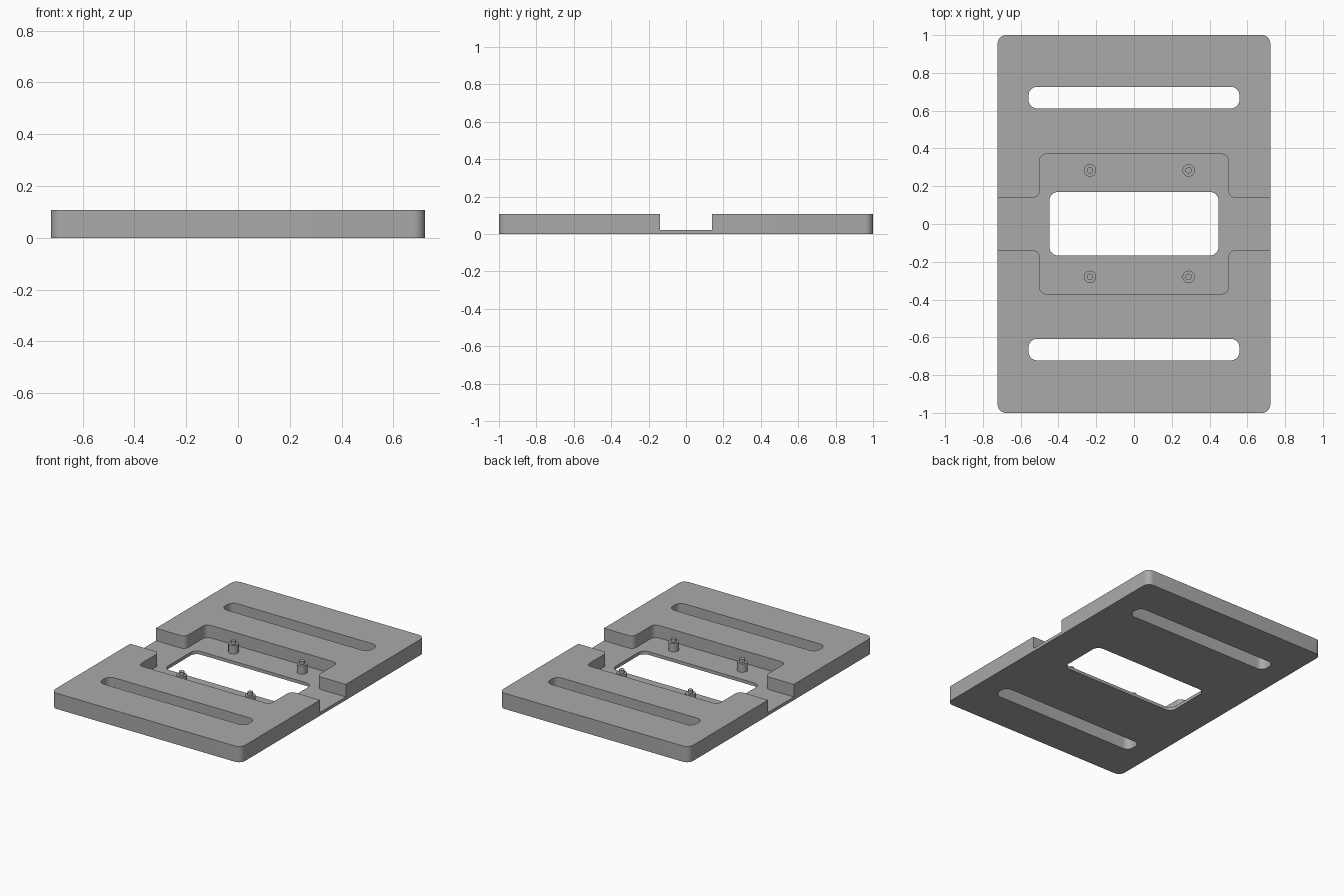
import bpy, bmesh, math
from mathutils import Vector

if "Cube" in bpy.data.objects:
    bpy.data.objects.remove(bpy.data.objects["Cube"])

W, L, H, FLOOR = 0.722, 1.0, 0.108, 0.022

grey = bpy.data.materials.new("plain grey")
grey.diffuse_color = (0.4, 0.4, 0.4, 1)
grey.use_nodes = True
grey.node_tree.nodes["Principled BSDF"].inputs["Base Color"].default_value = grey.diffuse_color


def prism(name, corners, z0, z1, seg=8):
    """Extrude a counter-clockwise outline of (x, y, corner radius)."""
    pts, n = [], len(corners)
    for i, (x, y, r) in enumerate(corners):
        p = Vector((x, y))
        if r == 0:
            pts.append(p)
            continue
        a = (Vector(corners[i - 1][:2]) - p).normalized()
        b = (Vector(corners[(i + 1) % n][:2]) - p).normalized()
        for k in range(seg + 1):
            t = math.pi / 2 * k / seg
            pts.append(p + r * (a * (1 - math.sin(t)) + b * (1 - math.cos(t))))
    bm = bmesh.new()
    face = bm.faces.new([bm.verts.new((q.x, q.y, z0)) for q in pts])
    top = bmesh.ops.extrude_face_region(bm, geom=[face])["geom"]
    bmesh.ops.translate(bm, vec=(0, 0, z1 - z0),
                        verts=[v for v in top if isinstance(v, bmesh.types.BMVert)])
    bmesh.ops.recalc_face_normals(bm, faces=bm.faces)
    me = bpy.data.meshes.new(name)
    bm.to_mesh(me)
    bm.free()
    me.materials.append(grey)
    ob = bpy.data.objects.new(name, me)
    bpy.context.collection.objects.link(ob)
    return ob


def rect(x, y0, y1, r):
    return [(-x, y0, r), (x, y0, r), (x, y1, r), (-x, y1, r)]


def smooth(ob):
    bpy.ops.object.select_all(action='DESELECT')
    ob.select_set(True)
    bpy.context.view_layer.objects.active = ob
    bpy.ops.object.shade_smooth_by_angle(angle=math.radians(30))


# Main plate with rounded corners
plate = prism("base_plate", rect(W, -L, L, 0.045), 0, H)

# Pocket joined to a channel running out through both sides
quarter = [(0.8, 0.14, 0), (0.5, 0.14, 0.035), (0.5, 0.37, 0.035)]
half = quarter + [(-x, y, r) for x, y, r in reversed(quarter)]
pocket = half + [(-x, -y, r) for x, y, r in half]
cutters = [
    prism("pocket_cutter", pocket, FLOOR, H + 0.1),
    prism("window_cutter", rect(0.447, -0.167, 0.17, 0.045), -0.1, H + 0.1),
    prism("back_slot_cutter", rect(0.558, 0.612, 0.726, 0.045), -0.1, H + 0.1),
    prism("front_slot_cutter", rect(0.558, -0.722, -0.608, 0.045), -0.1, H + 0.1),
]
bpy.context.view_layer.objects.active = plate
for c in cutters:
    mod = plate.modifiers.new(c.name, 'BOOLEAN')
    mod.operation, mod.solver, mod.object = 'DIFFERENCE', 'EXACT', c
    bpy.ops.object.modifier_apply(modifier=mod.name)
    bpy.data.objects.remove(c)
smooth(plate)

# Stepped mounting posts: a wide standoff with a thin pin on top
STEPS = [(0.033, FLOOR), (0.033, 0.08), (0.017, 0.08), (0.017, 0.103)]
SIDES = 24
for x, side in ((-0.233, "left"), (0.289, "right")):
    for y, end in ((-0.28, "front"), (0.284, "back")):
        bm = bmesh.new()
        rings = [[bm.verts.new((x + r * math.cos(math.tau * k / SIDES),
                                y + r * math.sin(math.tau * k / SIDES), z))
                  for k in range(SIDES)] for r, z in STEPS]
        for lo, hi in zip(rings, rings[1:]):
            for k in range(SIDES):
                j = (k + 1) % SIDES
                bm.faces.new((lo[k], lo[j], hi[j], hi[k]))
        bm.faces.new(rings[-1])
        me = bpy.data.meshes.new(f"{end}_{side}_post")
        bm.to_mesh(me)
        bm.free()
        me.materials.append(grey)
        post = bpy.data.objects.new(me.name, me)
        bpy.context.collection.objects.link(post)
        smooth(post)
